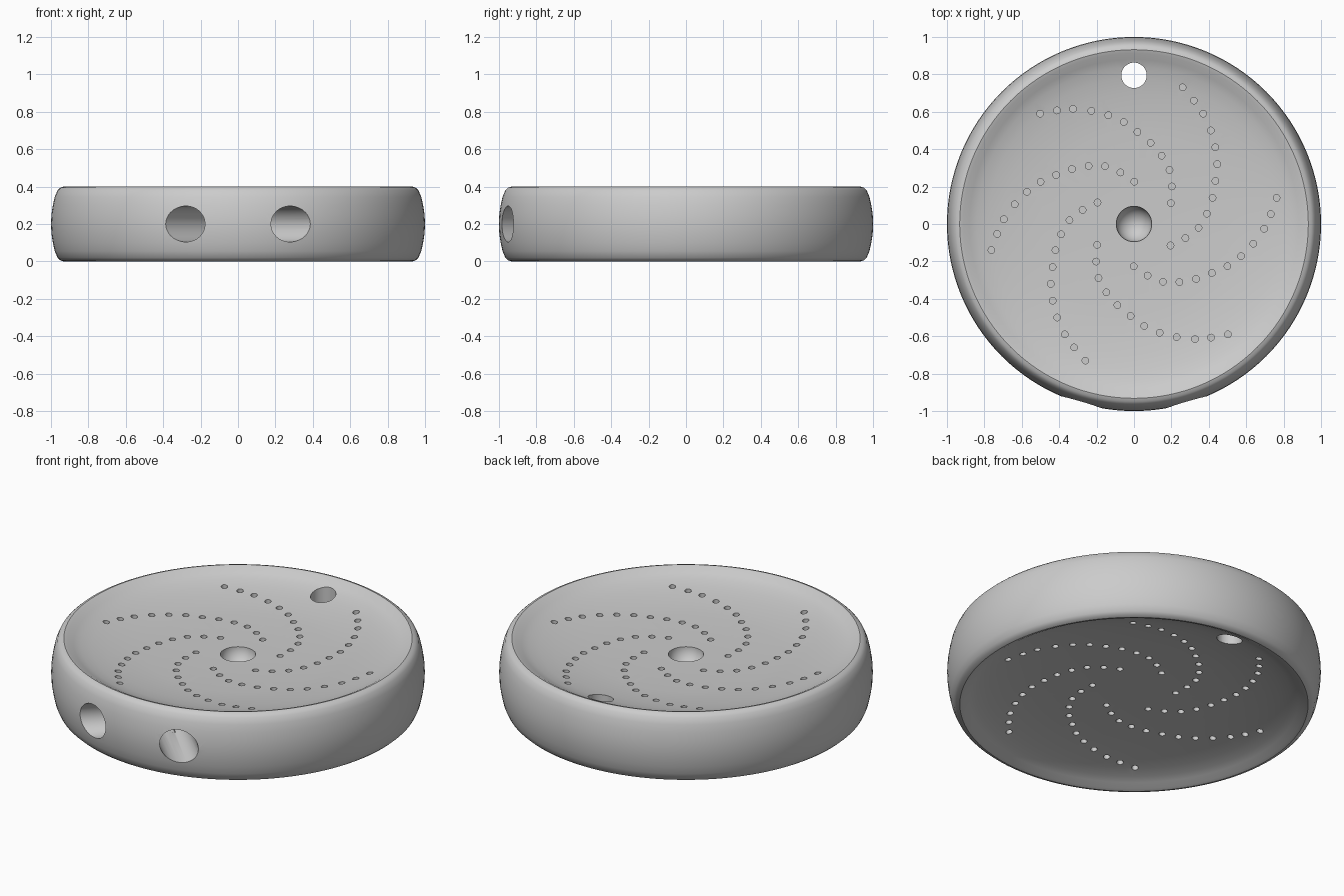
import bpy, bmesh
from math import sin, cos, pi, radians
from mathutils import Matrix

cube = bpy.data.objects.get("Cube")
if cube:
    bpy.data.objects.remove(cube, do_unlink=True)

HEIGHT = 0.4
MID = HEIGHT / 2
DISH = 0.305  # height of the dished top at its centre


def lathe(bm, profile, sides, matrix=Matrix()):
    """Closed solid turned around local z from (radius, z) points, bottom to top."""
    rings = []
    for r, z in profile:
        rings.append([bm.verts.new(matrix @ Matrix.Rotation(2 * pi * i / sides, 4, "Z")
                                   @ Matrix.Translation((r, 0, z)).translation)
                      for i in range(sides)])
    for low, high in zip(rings, rings[1:]):
        for i in range(sides):
            j = (i + 1) % sides
            bm.faces.new((low[i], low[j], high[j], high[i]))
    bm.faces.new(rings[0][::-1])
    bm.faces.new(rings[-1])


def make_object(name, bm):
    bmesh.ops.recalc_face_normals(bm, faces=bm.faces)
    mesh = bpy.data.meshes.new(name)
    bm.to_mesh(mesh)
    bm.free()
    obj = bpy.data.objects.new(name, mesh)
    bpy.context.collection.objects.link(obj)
    return obj


# Colour
grey = bpy.data.materials.new("plain grey")
grey.use_nodes = True
colour = (0.6, 0.6, 0.6, 1)
grey.diffuse_color = colour
grey.node_tree.nodes["Principled BSDF"].inputs["Base Color"].default_value = colour

# Disc body: bulged side wall, rounded lip and dished faces above and below
half = [(1, MID), (0.997, 0.255), (0.99, 0.3), (0.98, 0.345), (0.965, 0.38),
        (0.95, 0.394), (0.932, HEIGHT), (0.913, 0.394), (0.88, 0.375), (0.84, 0.36),
        (0.78, 0.345), (0.7, 0.332), (0.6, 0.32), (0.5, 0.313), (0.3, 0.307), (0.15, DISH)]
lower = [(r, HEIGHT - z) for r, z in half[:0:-1]]
body_mesh = bmesh.new()
lathe(body_mesh, lower + half, 128)
body = make_object("disc_body", body_mesh)
body.data.materials.append(grey)

cuts = bmesh.new()

# Through hole near the back edge
lathe(cuts, [(0.068, -0.1), (0.068, 0.5)], 40, Matrix.Translation((0, 0.795, 0)))

# Round dimple in the middle of the top
bore = 0.095
round_end = [(bore * sin(a), DISH - bore * cos(a))
             for a in (radians(d) for d in range(5, 91, 5))]
lathe(cuts, round_end + [(bore, 0.5)], 40)

# Two slanted tunnels in the front wall that meet in a V
for side in (-1, 1):
    aim = (Matrix.Translation((side * 0.287, -0.958, MID))
           @ Matrix.Rotation(side * radians(45), 4, "Z") @ Matrix.Rotation(radians(90), 4, "X"))
    lathe(cuts, [(0.096, -0.45), (0.096, 0.3)], 48, aim)

# Six curved arms of small pinholes, repeated upside down on the underside
arm = [(0.26, 0.73), (0.32, 0.66), (0.37, 0.59), (0.41, 0.5), (0.435, 0.41),
       (0.445, 0.32), (0.435, 0.23), (0.42, 0.14), (0.39, 0.055), (0.345, -0.02),
       (0.275, -0.075), (0.195, -0.115)]
flip = Matrix.Translation((0, 0, HEIGHT)) @ Matrix.Rotation(pi, 4, "X")
for face in (Matrix(), flip):
    for k in range(6):
        turn = Matrix.Rotation(k * pi / 3, 4, "Z")
        for x, y in arm:
            lathe(cuts, [(0.018, 0.275), (0.018, 0.45)], 14,
                  face @ turn @ Matrix.Translation((x, y, 0)))

cutter = make_object("hole_cutter", cuts)
cutter.data.materials.append(grey)
cutter.hide_render = True

# Cut the holes, then smooth the curved walls
cut = body.modifiers.new("holes", "BOOLEAN")
cut.operation = "DIFFERENCE"
cut.solver = "EXACT"
cut.use_self = True
cut.object = cutter
bpy.ops.object.select_all(action="DESELECT")
bpy.context.view_layer.objects.active = body
body.select_set(True)
bpy.ops.object.modifier_apply(modifier=cut.name)
bpy.data.objects.remove(cutter, do_unlink=True)
bpy.ops.object.shade_smooth_by_angle(angle=radians(35))
